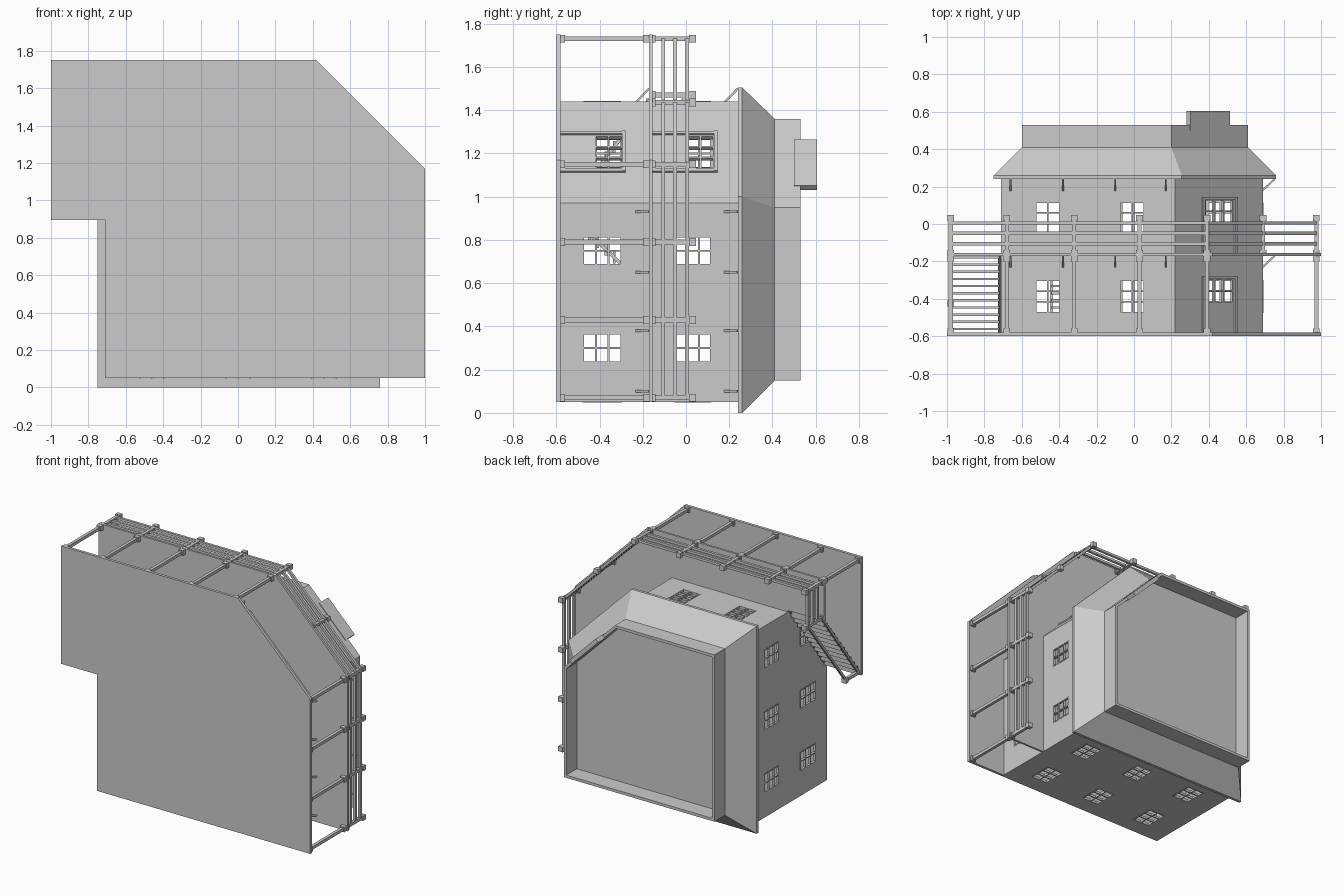
import bpy, bmesh
from mathutils import Vector, Matrix

if "Cube" in bpy.data.objects:
    bpy.data.objects.remove(bpy.data.objects["Cube"])

# Building lies on its back: plans are in (x, z), building height runs along y.
GROUND = [(-1, 1.75), (.42, 1.75), (1, 1.17), (1, .05), (-.71, .05), (-.71, .895), (-1, .895)]
DECK = GROUND[:5] + [(-.71, 1.45), (-1, 1.45)]
HOUSE = [(-.71, .05), (.69, .05), (.69, .97), (.22, 1.44), (-.71, 1.44)]
EAVE = [(-.75, 0), (.76, 0), (.76, 1.0), (.255, 1.505), (-.75, 1.505)]
PARAPET = [(-.6, .15), (.61, .15), (.61, .95), (.2, 1.36), (-.6, 1.36)]


def finish(name, bm):
    bmesh.ops.recalc_face_normals(bm, faces=bm.faces)
    me = bpy.data.meshes.new(name)
    bm.to_mesh(me)
    bm.free()
    ob = bpy.data.objects.new(name, me)
    bpy.context.collection.objects.link(ob)
    return ob


def prism(name, lo, y0, y1, hi=None):
    bm = bmesh.new()
    a = [bm.verts.new((x, y0, z)) for x, z in lo]
    b = [bm.verts.new((x, y1, z)) for x, z in (hi or lo)]
    bm.faces.new(a)
    bm.faces.new(b)
    for i in range(len(a)):
        j = (i + 1) % len(a)
        bm.faces.new((a[i], a[j], b[j], b[i]))
    return finish(name, bm)


def boxes(name, items):
    """items: (matrix, size) pairs merged into one object."""
    bm = bmesh.new()
    for m, s in items:
        bmesh.ops.create_cube(bm, size=1, matrix=m @ Matrix.Diagonal((*s, 1)))
    return finish(name, bm)


def beam(a, b, t):
    a, b = Vector(a), Vector(b)
    d = b - a
    x = d.normalized()
    up = Vector((0, 1, 0)) if abs(x.y) < .99 else Vector((0, 0, 1))
    side = x.cross(up).normalized()
    m = Matrix((x, side, x.cross(side))).transposed().to_4x4()
    return Matrix.Translation((a + b) / 2) @ m, (d.length, t, t)


def box(x0, x1, y0, y1, z0, z1):
    return (Matrix.Translation(((x0 + x1) / 2, (y0 + y1) / 2, (z0 + z1) / 2)),
            (x1 - x0, y1 - y0, z1 - z0))


class Side:
    """Local frame of one wall: u along it, y up, n outward."""
    def __init__(self, p, q):
        self.o, d = Vector((p[0], 0, p[1])), Vector((q[0] - p[0], 0, q[1] - p[1]))
        self.len, self.u = d.length, d.normalized()
        self.n = Vector((self.u.z, 0, -self.u.x))

    def at(self, u, y, n=0):
        return self.o + self.u * u + self.n * n + Vector((0, y, 0))

    def box(self, u0, u1, y0, y1, n0, n1):
        m = Matrix((self.u, (0, 1, 0), self.n)).transposed().to_4x4()
        c = self.at((u0 + u1) / 2, (y0 + y1) / 2, (n0 + n1) / 2)
        return Matrix.Translation(c) @ m, (u1 - u0, y1 - y0, n1 - n0)

    def wall(self, name, y0, y1, holes=()):
        us = sorted({0, self.len, *[h[0] for h in holes], *[h[1] for h in holes]})
        ys = sorted({y0, y1, *[h[2] for h in holes], *[h[3] for h in holes]})
        bm = bmesh.new()
        for a, b in zip(us, us[1:]):
            for c, d in zip(ys, ys[1:]):
                mu, my = (a + b) / 2, (c + d) / 2
                if any(h[0] < mu < h[1] and h[2] < my < h[3] for h in holes):
                    continue
                bm.faces.new([bm.verts.new(self.at(u, y, -.01))
                              for u, y in ((a, c), (b, c), (b, d), (a, d))])
        bmesh.ops.remove_doubles(bm, verts=bm.verts, dist=1e-5)
        ob = finish(name, bm)
        mod = ob.modifiers.new("thickness", 'SOLIDIFY')
        mod.thickness, mod.offset = .02, 0

    def muntins(self, h, cols, rows):
        u0, u1, y0, y1 = h
        out = []
        for i in range(cols + 1):
            u = u0 + (u1 - u0) * i / cols
            out.append(self.box(u - .004, u + .004, y0, y1, -.016, .002))
        for i in range(rows + 1):
            y = y0 + (y1 - y0) * i / rows
            out.append(self.box(u0, u1, y - .004, y + .004, -.015, .001))
        return out


def sides(poly):
    return [Side(p, poly[(i + 1) % len(poly)]) for i, p in enumerate(poly)]


# Floors
prism("ground_slab", GROUND, -.6, -.58)
prism("balcony_deck", DECK, -.17, -.155)

# Walls with windows; chamfered corner carries the doors
rear, right, corner, front, left = sides(HOUSE)
FLOORS = ((-.475, -.3), (-.05, .115))
layout = {"rear": (rear, [.25, .71, 1.17]), "right": (right, [.25, .7]),
          "front": (front, [.22 - x for x in (-.01, -.46)]),
          "left": (left, [1.44 - z for z in (.3, .75, 1.2)])}
for name, (s, centres) in layout.items():
    holes = [(c - .066, c + .066, a, b) for c in centres for a, b in FLOORS]
    s.wall(name + "_wall", -.58, .245, holes)
    boxes(name + "_window_bars", [m for h in holes for m in s.muntins(h, 2, 3)])
mid = corner.len / 2 + .0
holes = [(mid - .105, mid + .105, y + .16, y + .285) for y in (-.58, -.155)]
corner.wall("corner_wall", -.58, .245, holes)
boxes("door_window_bars", [m for h in holes for m in corner.muntins(h, 3, 2)])
trim = []
for y in (-.58, -.155):
    trim += [corner.box(mid + s * .122 - .009, mid + s * .122 + .009, y, y + .3, -.002, .01) for s in (-1, 1)]
    trim += [corner.box(mid - .131, mid + .131, y + .285, y + .3, -.002, .011),
             corner.box(mid - .105, mid + .105, y, y + .15, -.002, .004)]
boxes("door_frames", trim)

# Roof: eave, sloped skirt, parapet and raised plate over the corner
prism("eave", EAVE, .24, .26)
prism("roof_skirt", EAVE, .26, .41, PARAPET)
for i, s in enumerate(sides(PARAPET)):
    s.wall("parapet_%d" % i, .4, .53)
s = sides(PARAPET)[2]
boxes("corner_plate", [s.box(s.len / 2 - .15, s.len / 2 + .15, .5, .605, -.025, .005)])

# Diagonal brackets under eave and deck
br = []
for y in (.24, -.17):
    for x in (-.66, -.38, -.1, .17):
        br.append(beam((x, y - .06, 1.438), (x, y, 1.5), .01))
    for z in (.1, .38, .65, .93):
        br.append(beam((.688, y - .06, z), (.752, y, z), .01))
boxes("brackets", br)

# Columns and railing posts around the edge
edge = [(-.98, 1.73), (-.68, 1.73), (-.32, 1.73), (.03, 1.73), (.39, 1.73),
        (.975, 1.15), (.975, .79), (.975, .43), (.975, .07)]


def post(x, z, y0, y1):
    return box(x - .011, x + .011, y0, y1, z - .011, z + .011)


def cap(x, z, y0, y1):
    return box(x - .018, x + .018, y0, y1, z - .018, z + .018)


cols, posts = [], []
for x, z in edge:
    cols += [post(x, z, -.58, -.165), cap(x, z, -.58, -.56), cap(x, z, -.2, -.17)]
for x, z in edge + [(.69, 1.435), (-.98, 1.47)]:
    posts += [post(x, z, -.16, .03), cap(x, z, .015, .047), cap(x, z, -.168, -.14)]
posts += [post(-.98, .915, -.58, -.42), cap(-.98, .915, -.44, -.41)]
boxes("columns", cols)
boxes("railing_posts", posts)
path = [(-.98, 1.47), (-.98, 1.73), (.39, 1.73), (.975, 1.15), (.975, .07)]
boxes("rails", [beam((a[0], y, a[1]), (b[0], y, b[1]), .018)
                for y in (.005, -.05, -.105) for a, b in zip(path, path[1:])])


# Stairs: outside flight at the left, inside flight within the walls
def stairs(name, x0, x1, z0, z1, n=11):
    parts = []
    for i in range(n):
        t = (i + .5) / n
        y, z = -.58 + .42 * t, z0 + (z1 - z0) * t
        parts.append(box(x0, x1, y - .006, y + .006, z - .028, z + .028))
    for x in (x0, x1):
        parts.append(beam((x, -.575, z0), (x, -.165, z1), .016))
    boxes(name, parts)


stairs("outside_stairs", -.985, -.72, .91, 1.45)
boxes("stair_handrail", [beam((-.98, -.43, .915), (-.98, .005, 1.47), .016)])
stairs("inside_stairs", -.44, -.22, .95, .56)
